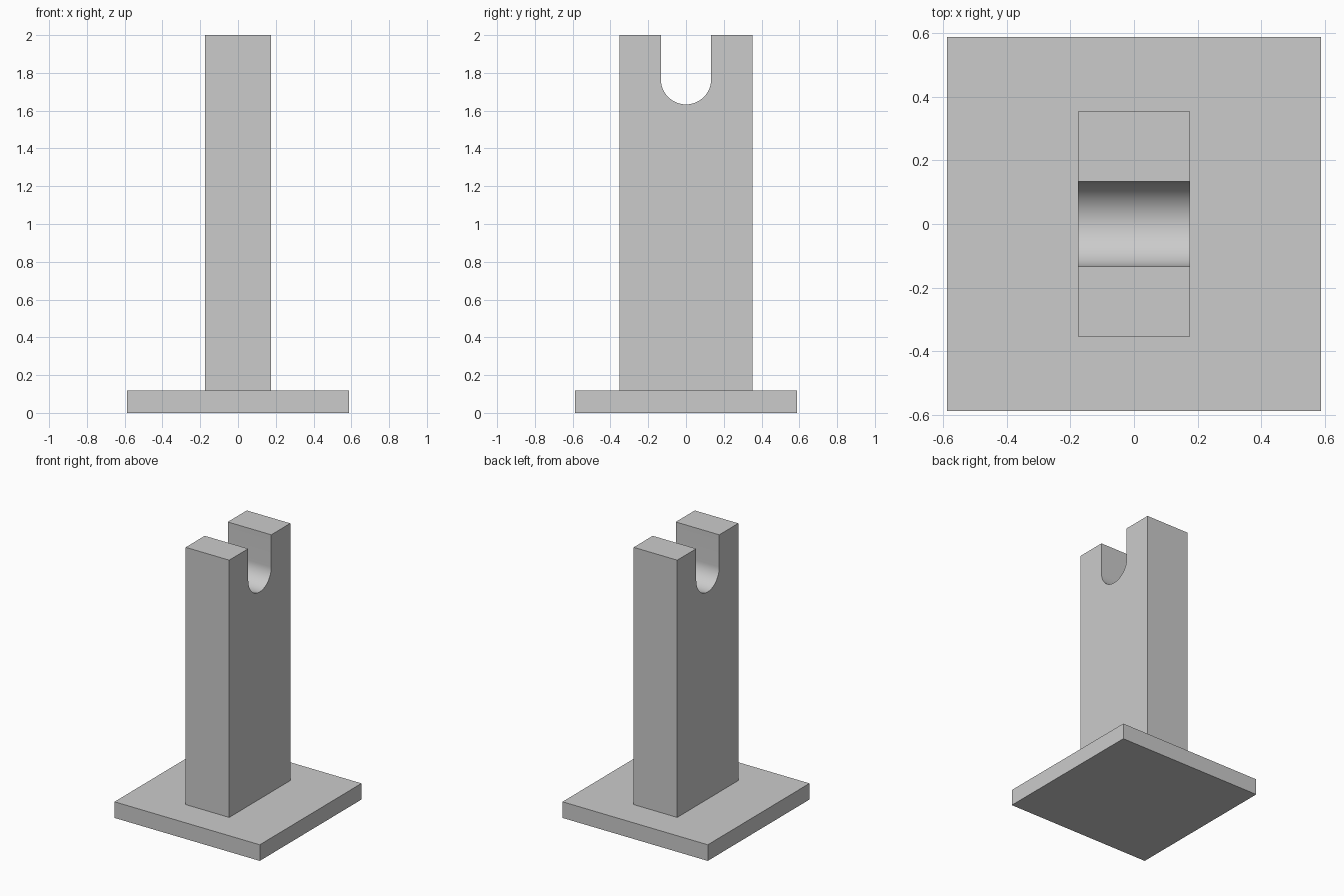
import bpy
import bmesh
from math import pi, sin, cos, radians

cube = bpy.data.objects.get("Cube")
if cube:
    bpy.data.objects.remove(cube, do_unlink=True)

grey = bpy.data.materials.new("light grey")
grey.use_nodes = True
colour = (0.6, 0.6, 0.6, 1)
grey.diffuse_color = colour
grey.node_tree.nodes["Principled BSDF"].inputs["Base Color"].default_value = colour

BASE_TOP = 0.118
SLOT_R = 0.133
SLOT_Z = 1.766


def extrude_profile(name, profile, half_x):
    """Extrude a closed (y, z) outline along x, centred on x = 0."""
    bm = bmesh.new()
    face = bm.faces.new([bm.verts.new((-half_x, y, z)) for y, z in profile])
    result = bmesh.ops.extrude_face_region(bm, geom=[face])
    moved = [v for v in result["geom"] if isinstance(v, bmesh.types.BMVert)]
    bmesh.ops.translate(bm, verts=moved, vec=(2 * half_x, 0, 0))
    bmesh.ops.recalc_face_normals(bm, faces=bm.faces)
    mesh = bpy.data.meshes.new(name)
    bm.to_mesh(mesh)
    bm.free()
    mesh.materials.append(grey)
    obj = bpy.data.objects.new(name, mesh)
    bpy.context.collection.objects.link(obj)
    return obj


# Square base plate
extrude_profile("base_plate", [(-0.588, 0), (0.588, 0),
                               (0.588, BASE_TOP), (-0.588, BASE_TOP)], 0.588)

# Upright post with a round-bottomed slot in its top
steps = 32
arc = [(SLOT_R * cos(pi * i / steps), SLOT_Z - SLOT_R * sin(pi * i / steps))
       for i in range(steps + 1)]
outline = ([(-0.353, BASE_TOP), (0.353, BASE_TOP), (0.353, 2), (SLOT_R, 2)]
           + arc + [(-SLOT_R, 2), (-0.353, 2)])
post = extrude_profile("slotted_post", outline, 0.176)

# Smooth slot, sharp edges
bpy.ops.object.select_all(action="DESELECT")
post.select_set(True)
bpy.context.view_layer.objects.active = post
bpy.ops.object.shade_smooth_by_angle(angle=radians(30))
